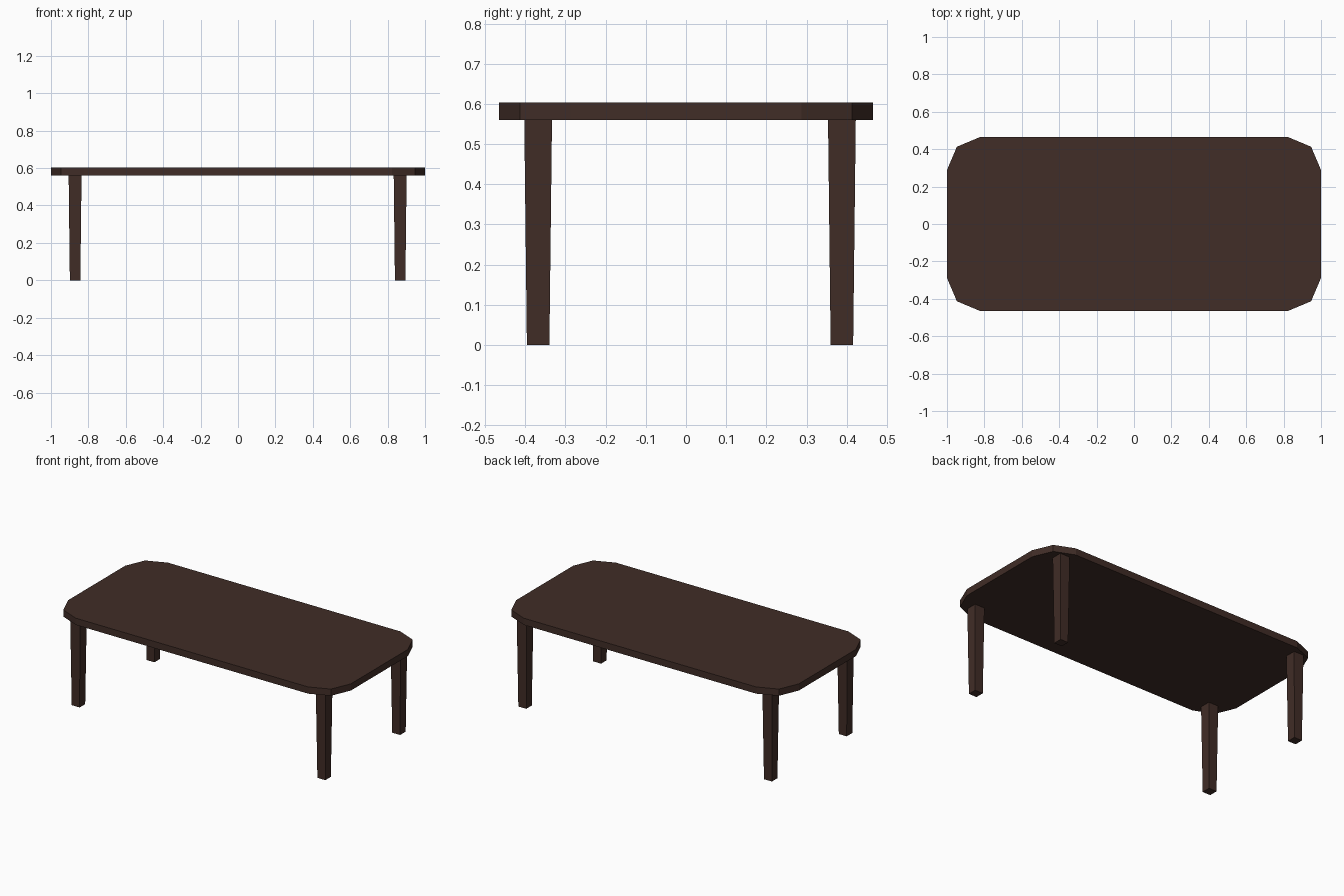
import bpy, bmesh

if "Cube" in bpy.data.objects:
    bpy.data.objects.remove(bpy.data.objects["Cube"])

wood = bpy.data.materials.new("dark_wood")
wood.diffuse_color = (0.052, 0.026, 0.02, 1)
wood.use_nodes = True
wood.node_tree.nodes["Principled BSDF"].inputs["Base Color"].default_value = wood.diffuse_color


def loft(name, lower, upper, z0, z1):
    """Closed flat-faced solid between two matching outlines."""
    bm = bmesh.new()
    a = [bm.verts.new((x, y, z0)) for x, y in lower]
    b = [bm.verts.new((x, y, z1)) for x, y in upper]
    bm.faces.new(a[::-1])
    bm.faces.new(b)
    n = len(a)
    for i in range(n):
        j = (i + 1) % n
        bm.faces.new((a[i], a[j], b[j], b[i]))
    bmesh.ops.recalc_face_normals(bm, faces=bm.faces)
    mesh = bpy.data.meshes.new(name)
    bm.to_mesh(mesh)
    bm.free()
    mesh.materials.append(wood)
    obj = bpy.data.objects.new(name, mesh)
    bpy.context.collection.objects.link(obj)
    return obj


def square(cx, cy, h):
    return [(cx + sx * h, cy + sy * h) for sx, sy in ((-1, -1), (1, -1), (1, 1), (-1, 1))]


# Tabletop: one faceted corner mirrored to all four
corner = [(1.0, 0.288), (0.947, 0.413), (0.823, 0.465)]
outline = []
for sx, sy in ((1, 1), (-1, 1), (-1, -1), (1, -1)):
    pts = corner if sx * sy > 0 else corner[::-1]
    outline += [(sx * x, sy * y) for x, y in pts]
loft("tabletop", outline, outline, 0.56, 0.603)

# Tapered square legs, set slightly off centre as a group
for side, x in (("left", -0.871), ("right", 0.867)):
    for end, y in (("front", -0.368), ("back", 0.388)):
        loft(f"{end}_{side}_leg", square(x, y, 0.028), square(x, y, 0.0345), 0, 0.56)
